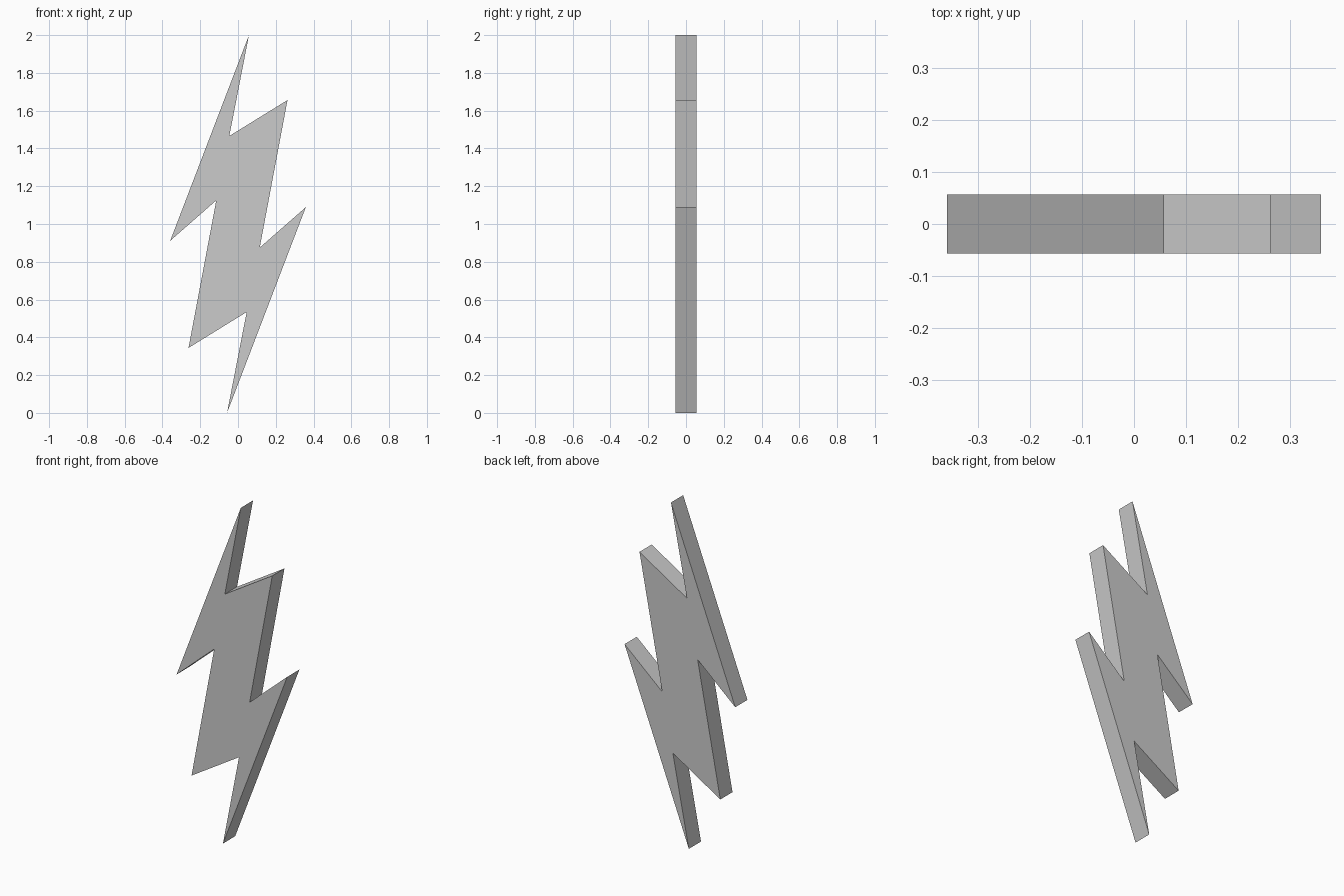
import bpy, bmesh
from mathutils import Vector

if "Cube" in bpy.data.objects:
    bpy.data.objects.remove(bpy.data.objects["Cube"])

DEPTH = 0.113

# Right-hand half of the bolt outline (x, z), top tip downwards
half = [(0.058, 2.0), (-0.046, 1.466), (0.262, 1.656), (0.115, 0.875), (0.359, 1.089)]
# The other half is the same outline turned by 180 degrees about (0, 1)
outline = half + [(-x, 2.0 - z) for x, z in half]

# Bolt plate: front face extruded backwards
bm = bmesh.new()
face = bm.faces.new([bm.verts.new((x, -DEPTH / 2, z)) for x, z in outline])
ext = bmesh.ops.extrude_face_region(bm, geom=[face], use_keep_orig=True)
moved = [g for g in ext["geom"] if isinstance(g, bmesh.types.BMVert)]
bmesh.ops.translate(bm, verts=moved, vec=Vector((0, DEPTH, 0)))
bmesh.ops.recalc_face_normals(bm, faces=bm.faces)

mesh = bpy.data.meshes.new("lightning_bolt")
bm.to_mesh(mesh)
bm.free()
bolt = bpy.data.objects.new("lightning_bolt", mesh)
bpy.context.collection.objects.link(bolt)
